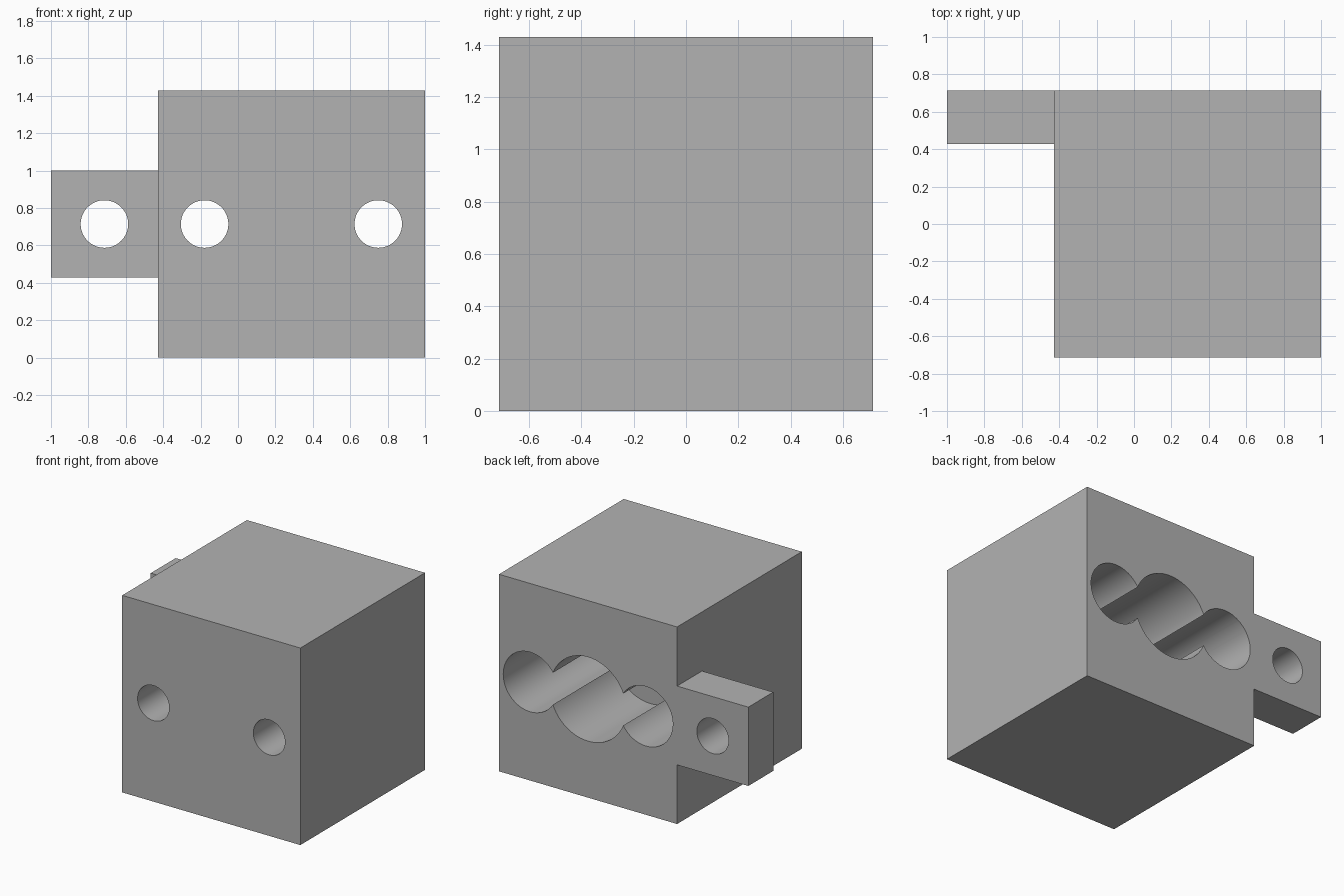
import bpy
import math

if "Cube" in bpy.data.objects:
    bpy.data.objects.remove(bpy.data.objects["Cube"], do_unlink=True)

U = 1 / 14                      # one design unit
SIDE = 20 * U                   # edge of the main block
HALF = SIDE / 2
TAB = 8 * U                     # width and height of the side tab
TAB_DEPTH = 4 * U
BLOCK_X = 1 - HALF              # centre of the main block
MID_Z = HALF
SPACING = 6.5 * U               # side bores from the block centre

grey = bpy.data.materials.new("grey")
grey.use_nodes = True
colour = (0.448, 0.448, 0.448, 1)
grey.diffuse_color = colour
grey.node_tree.nodes["Principled BSDF"].inputs["Base Color"].default_value = colour


def box(name, size, centre):
    bpy.ops.mesh.primitive_cube_add(size=1, location=centre)
    ob = bpy.context.object
    ob.name = name
    ob.scale = size
    bpy.ops.object.transform_apply(location=True, rotation=False, scale=True)
    ob.data.materials.append(grey)
    return ob


def bore(name, x, radius, y_front, y_back):
    bpy.ops.mesh.primitive_cylinder_add(
        vertices=64, radius=radius, depth=y_back - y_front,
        location=(x, (y_front + y_back) / 2, MID_Z), rotation=(math.pi / 2, 0, 0))
    ob = bpy.context.object
    ob.name = name
    ob.hide_render = True
    ob.data.materials.append(grey)
    return ob


def combine(target, other, operation):
    mod = target.modifiers.new(other.name, "BOOLEAN")
    mod.operation = operation
    mod.solver = "EXACT"
    mod.object = other
    bpy.context.view_layer.objects.active = target
    bpy.ops.object.modifier_apply(modifier=mod.name)
    bpy.data.objects.remove(other, do_unlink=True)


# Main block with a tab flush with its back face
block = box("mounting_block", (SIDE, SIDE, SIDE), (BLOCK_X, 0, MID_Z))
overlap = U
tab = box("side_tab", (TAB + overlap, TAB_DEPTH, TAB),
          (-1 + (TAB + overlap) / 2, HALF - TAB_DEPTH / 2, MID_Z))
combine(block, tab, "UNION")

# Screw holes through the tab and the front wall
for x in (-1 + TAB / 2, BLOCK_X - SPACING, BLOCK_X + SPACING):
    combine(block, bore("screw_hole", x, 0.127, -1, 1), "DIFFERENCE")

# Deep side pockets and the wider, shallower middle pocket, open at the back
for x in (BLOCK_X - SPACING, BLOCK_X + SPACING):
    combine(block, bore("side_pocket", x, 0.216, TAB_DEPTH - HALF, 1), "DIFFERENCE")
combine(block, bore("middle_pocket", BLOCK_X, 0.305, 0, 1), "DIFFERENCE")

# Smooth bores, sharp edges
bpy.ops.object.select_all(action="DESELECT")
block.select_set(True)
bpy.context.view_layer.objects.active = block
bpy.ops.object.shade_smooth_by_angle(angle=math.radians(30))
